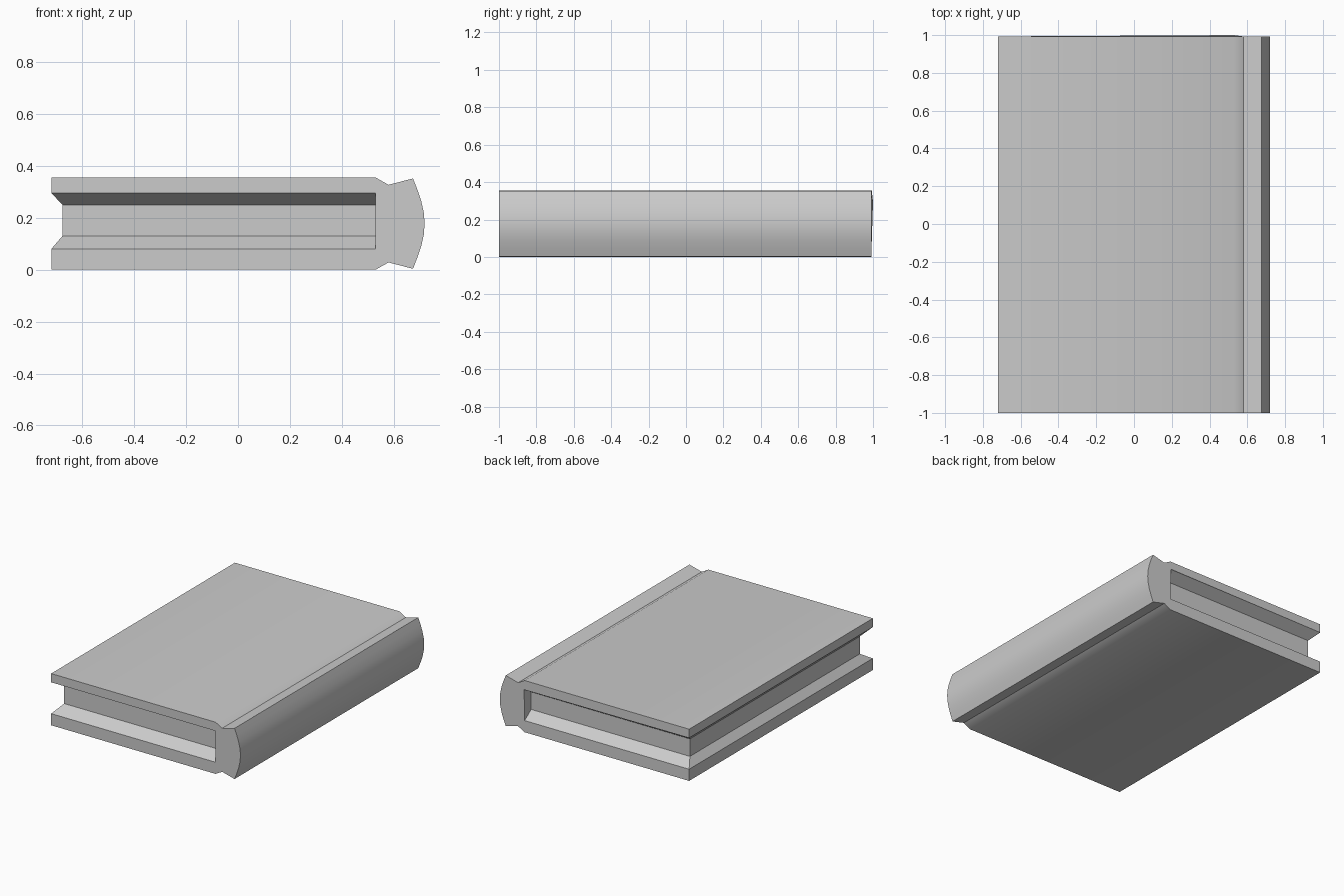
import bpy
import bmesh
import math

cube = bpy.data.objects.get("Cube")
if cube:
    bpy.data.objects.remove(cube)

grey = bpy.data.materials.new("plain_grey")
grey.use_nodes = True
colour = (0.6, 0.6, 0.6, 1)
grey.diffuse_color = colour
grey.node_tree.nodes["Principled BSDF"].inputs["Base Color"].default_value = colour

FRONT, BACK, FORE, HINGE, HEIGHT = -1.0, 0.993, -0.719, 0.53, 0.355


def finish(name, bm, smooth_angle):
    bmesh.ops.recalc_face_normals(bm, faces=bm.faces)
    mesh = bpy.data.meshes.new(name)
    bm.to_mesh(mesh)
    bm.free()
    mesh.materials.append(grey)
    obj = bpy.data.objects.new(name, mesh)
    bpy.context.collection.objects.link(obj)
    bpy.ops.object.select_all(action="DESELECT")
    obj.select_set(True)
    bpy.context.view_layer.objects.active = obj
    bpy.ops.object.shade_smooth_by_angle(angle=math.radians(smooth_angle))
    return obj


def loft(name, rings, smooth_angle):
    """Bridge equal-length rings of points and cap both ends."""
    bm = bmesh.new()
    loops = [[bm.verts.new(p) for p in ring] for ring in rings]
    for a, b in zip(loops, loops[1:]):
        for i in range(len(a)):
            j = (i + 1) % len(a)
            bm.faces.new((a[i], a[j], b[j], b[i]))
    bm.faces.new(loops[0])
    bm.faces.new(loops[-1])
    return finish(name, bm, smooth_angle)


# Cover: boards, hinge grooves and rounded spine as one C-shaped profile
spine = [(0.674 + 0.045 * math.cos(t * math.pi / 2),
          HEIGHT / 2 - 0.174 * t) for t in [-1 + i / 4 for i in range(9)]]
profile = ([(FORE, 0.295), (FORE, HEIGHT), (HINGE, HEIGHT), (0.58, 0.327)]
           + spine
           + [(0.58, 0.028), (HINGE, 0), (FORE, 0), (FORE, 0.08),
              (HINGE, 0.08), (HINGE, 0.295)])
cover_rings = [[(x, y, z) for x, z in profile] for y in (FRONT, BACK)]
cover_rings[1][-1] = (HINGE, 1.0, 0.295)  # slightly proud inner corner
loft("cover", cover_rings, 35)

# Page block: recessed on three sides, sloping out to the boards
page_rings = []
for z, inset in ((0.08, 0), (0.13, 1), (0.25, 1), (0.295, 0)):
    x = FORE + 0.043 * inset
    y0, y1 = FRONT + 0.08 * inset, BACK - 0.07 * inset
    page_rings.append([(x, y0, z), (HINGE, y0, z), (HINGE, y1, z), (x, y1, z)])
loft("page_block", page_rings, 20)
